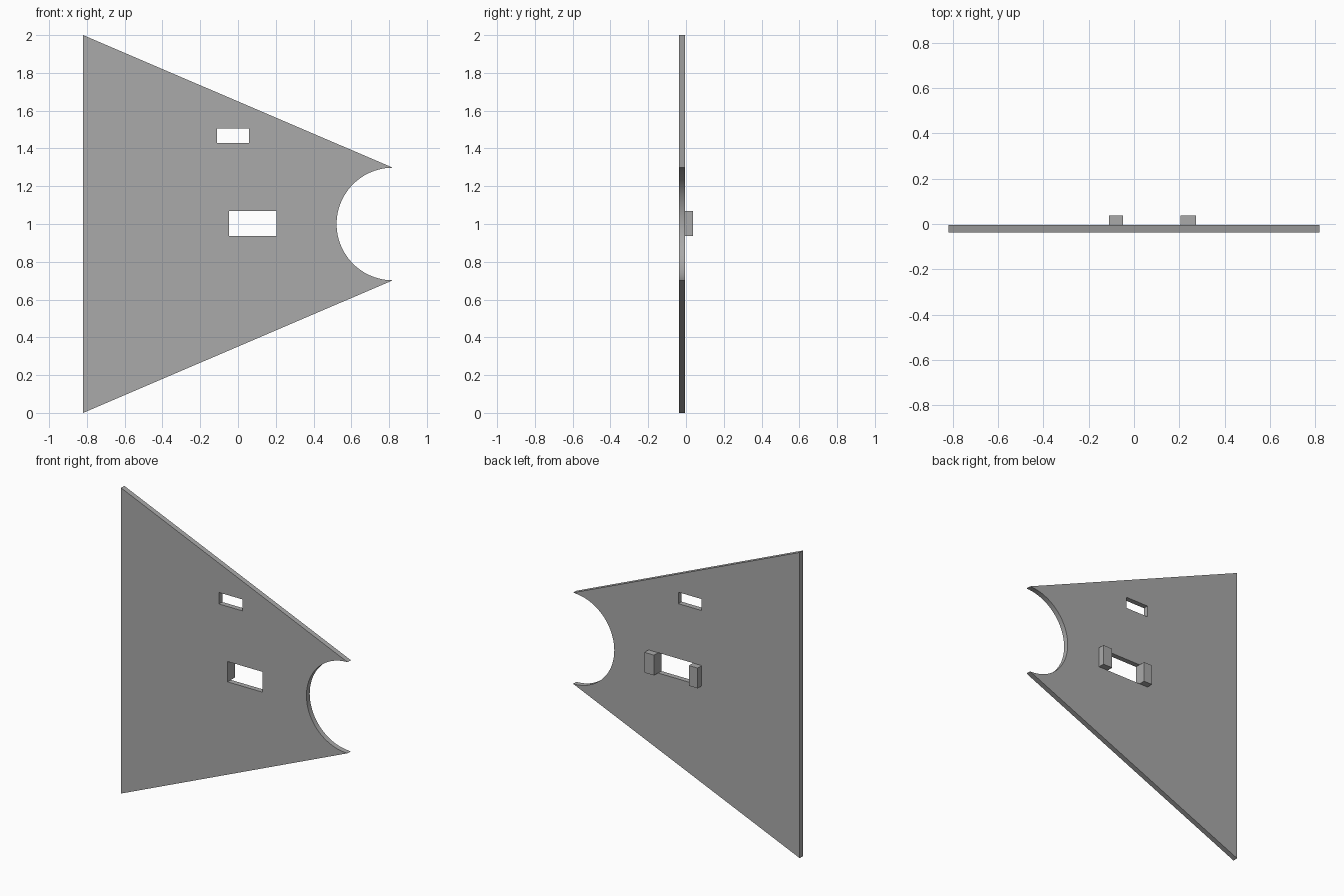
import bpy, bmesh, math
from mathutils import Vector

cube = bpy.data.objects.get("Cube")
if cube:
    bpy.data.objects.remove(cube, do_unlink=True)

FRONT, BACK, PEG_BACK = -0.038, -0.004, 0.038
SLOT = (-0.048, 0.205, 0.937, 1.07)      # x0, x1, z0, z1
SMALL_SLOT = (-0.111, 0.058, 1.43, 1.505)

grey = bpy.data.materials.new("plain grey")
grey.use_nodes = True
colour = (0.4, 0.4, 0.4, 1)
grey.diffuse_color = colour
grey.node_tree.nodes["Principled BSDF"].inputs["Base Color"].default_value = colour


def rectangle(x0, x1, z0, z1):
    return [(x0, z0), (x1, z0), (x1, z1), (x0, z1)]


def slab(name, loops, y0, y1):
    """Fill an outline (with optional holes) and extrude it from y0 to y1."""
    bm = bmesh.new()
    edges = []
    for loop in loops:
        verts = [bm.verts.new((x, y0, z)) for x, z in loop]
        edges += [bm.edges.new((v, verts[i - 1])) for i, v in enumerate(verts)]
    bmesh.ops.triangle_fill(bm, edges=edges, use_beauty=True, normal=Vector((0, -1, 0)))
    result = bmesh.ops.extrude_face_region(bm, geom=bm.faces[:], use_keep_orig=True)
    moved = [g for g in result["geom"] if isinstance(g, bmesh.types.BMVert)]
    bmesh.ops.translate(bm, verts=moved, vec=(0, y1 - y0, 0))
    bmesh.ops.recalc_face_normals(bm, faces=bm.faces[:])
    mesh = bpy.data.meshes.new(name)
    bm.to_mesh(mesh)
    bm.free()
    mesh.materials.append(grey)
    obj = bpy.data.objects.new(name, mesh)
    bpy.context.collection.objects.link(obj)
    return obj


# Tapered plate with a half-round notch and two slots
steps, radius, edge = 48, 0.298, 0.82
notch = [(edge - radius * math.sin(math.pi * i / steps),
          1 - radius * math.cos(math.pi * i / steps)) for i in range(steps + 1)]
outline = [(-edge, 2), (-edge, 0)] + notch
plate = slab("plate", [outline, rectangle(*SLOT), rectangle(*SMALL_SLOT)], FRONT, BACK)
bpy.ops.object.select_all(action="DESELECT")
plate.select_set(True)
bpy.context.view_layer.objects.active = plate
bpy.ops.object.shade_smooth_by_angle(angle=math.radians(20))

# Pegs on the back, either side of the large slot
slab("right_peg", [rectangle(-0.111, SLOT[0], *SLOT[2:])], BACK, PEG_BACK)
slab("left_peg", [rectangle(SLOT[1], 0.274, *SLOT[2:])], BACK, PEG_BACK)
